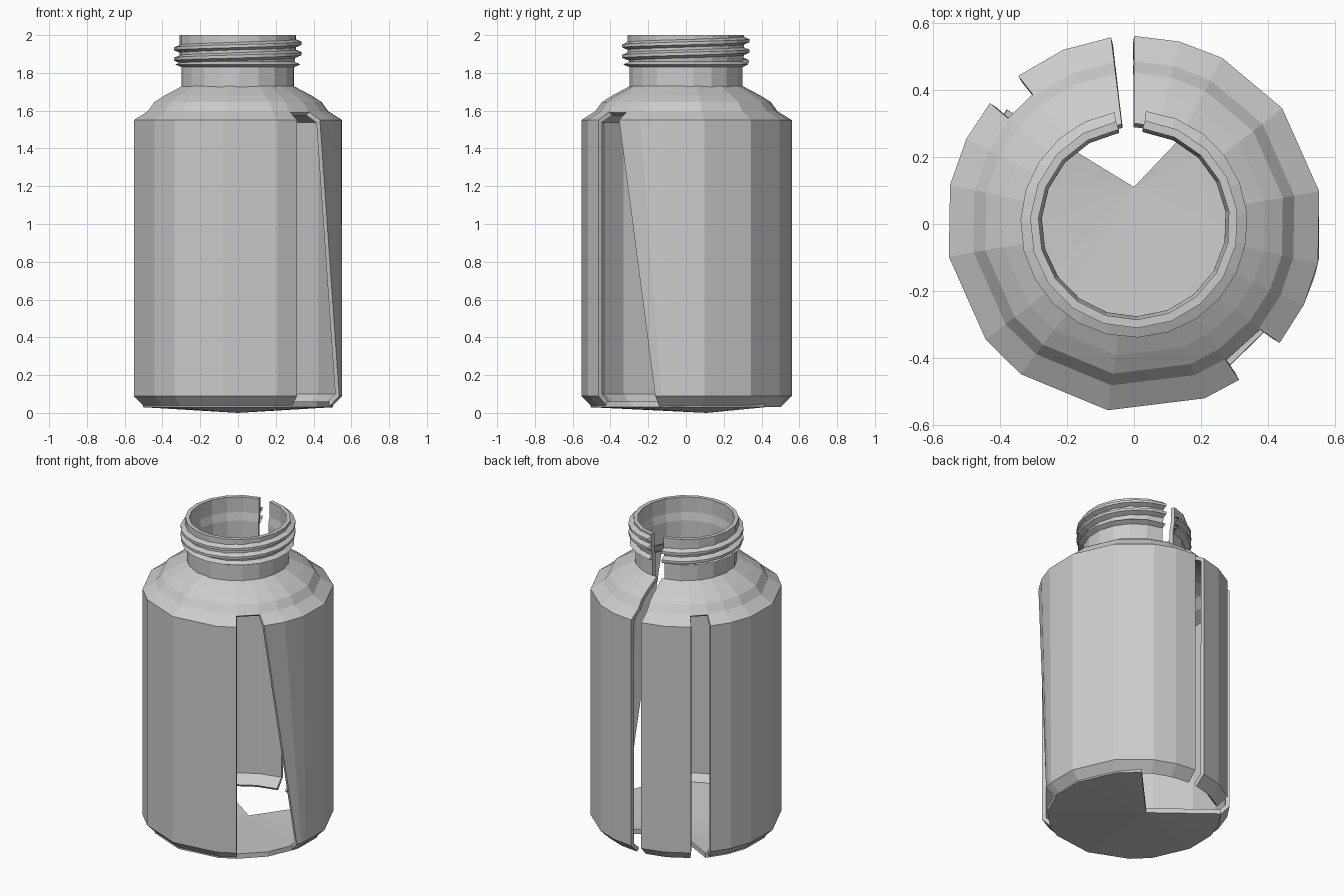
import bpy
from math import sin, cos, radians, tau

if "Cube" in bpy.data.objects:
    bpy.data.objects.remove(bpy.data.objects["Cube"])


def make(name, verts, faces, thickness=0.0):
    me = bpy.data.meshes.new(name)
    me.from_pydata(verts, [], faces)
    me.update()
    ob = bpy.data.objects.new(name, me)
    bpy.context.collection.objects.link(ob)
    if thickness:
        m = ob.modifiers.new("wall", 'SOLIDIFY')
        m.thickness = thickness
        m.offset = -1
    return ob


def polar(r, deg, z):
    return (r * cos(radians(deg)), r * sin(radians(deg)), z)


def lathe(name, profile, angles, gaps, thickness, skew={}):
    """Turn a bottom-to-top profile; 'gaps' lists angles whose following facet is missing,
    'skew' slants facet edges by turning their lower end."""
    z0, z1 = profile[0][1], profile[-1][1]
    n = len(angles)
    verts = [polar(r, a + skew.get(a, 0) * (z1 - z) / (z1 - z0), z)
             for r, z in profile for a in angles]
    faces = []
    for i in range(len(profile) - 1):
        for j in range(n):
            if angles[j] not in gaps:
                k = (j + 1) % n
                faces.append((i * n + j, i * n + k, (i + 1) * n + k, (i + 1) * n + j))
    return make(name, verts, faces, thickness)


# Uneven facets around the jar, in degrees
sides = [10, 38, 62, 76, 90, 97, 112, 128, 140, 153, 168, 190,
         218, 233, 262, 292, 304, 320, 334, 348]

# Body wall with bevelled ends and open slits
lathe("jar_body", [(0.5, 0.03), (0.56, 0.09), (0.56, 1.55), (0.48, 1.6)],
      sides, {90, 128, 304}, 0.025, {320: 24, 334: 13, 348: 2})

# Shoulder sloping in to the neck
lathe("shoulder", [(0.49, 1.59), (0.45, 1.645), (0.395, 1.68), (0.30, 1.73)],
      sides, {90}, 0.025)

# Neck, split at the back
neck_angles = [100 + i * 344 / 18 for i in range(19)]
lathe("neck", [(0.30, 1.72), (0.30, 1.85), (0.31, 1.9), (0.31, 2.0)],
      neck_angles, {neck_angles[-1]}, 0.025)

# Thread: sharp helical ridge, interrupted at the neck split
steps, turns = 22, 2
verts, faces = [], []
for t in range(turns):
    for i in range(steps + 1):
        f = i / steps
        z = 1.86 + 0.055 * (t + f)
        for r, dz in ((0.305, -0.022), (0.338, -0.008), (0.338, 0.008), (0.305, 0.022)):
            verts.append(polar(r, 100 + 344 * f, z + dz))
        if i:
            b = len(verts) - 4
            for k in range(3):
                faces.append((b - 4 + k, b + k, b + k + 1, b - 3 + k))
make("neck_thread", verts, faces)

# Bead under the thread
lathe("neck_bead", [(0.30, 1.83), (0.332, 1.845), (0.30, 1.86)],
      neck_angles, {neck_angles[-1]}, 0.0)

# Base: shallow fan with an open wedge at the back
base_angles = [138, 153, 168, 190, 218, 233, 262, 292, 304, 325, 348, 370, 398, 415]
verts = [(0, 0.11, 0.0)] + [polar(0.51, a, 0.03) for a in base_angles]
faces = [(0, i + 1, i) for i in range(1, len(base_angles))]
make("base", verts, faces, 0.03)
